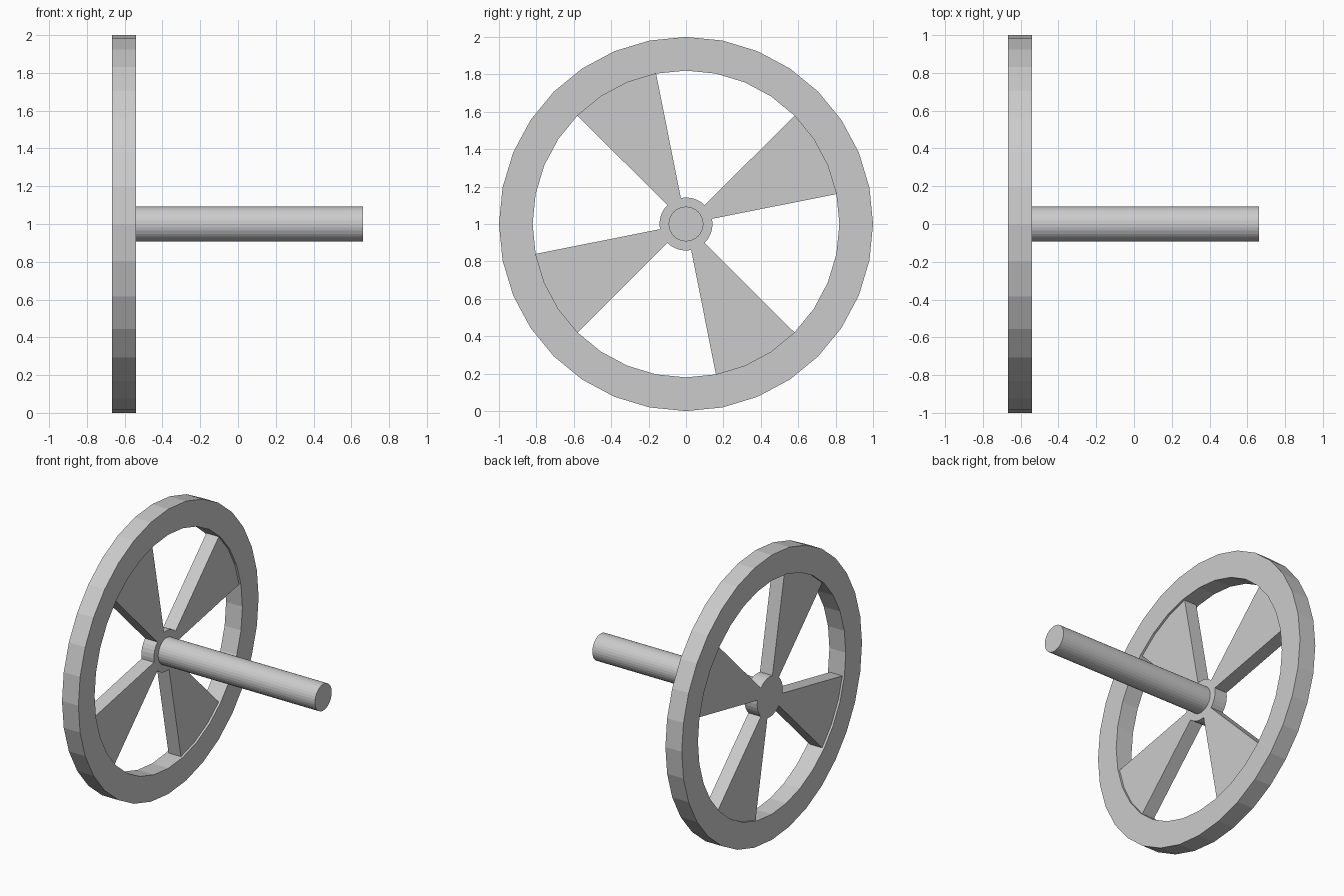
import bpy, bmesh
from math import sin, cos, pi

if "Cube" in bpy.data.objects:
    bpy.data.objects.remove(bpy.data.objects["Cube"])

SIDES = 32
STEP = 2 * pi / SIDES
CENTRE_Z = 1.0


def ring_point(x, r, i):
    a = i * STEP
    return (x, r * cos(a), CENTRE_Z + r * sin(a))


def finish(name, bm):
    bmesh.ops.recalc_face_normals(bm, faces=bm.faces)
    mesh = bpy.data.meshes.new(name)
    bm.to_mesh(mesh)
    bm.free()
    obj = bpy.data.objects.new(name, mesh)
    bpy.context.collection.objects.link(obj)
    return obj


def disc(name, x0, x1, r):
    """Solid cylinder along x."""
    bm = bmesh.new()
    ends = [[bm.verts.new(ring_point(x, r, i)) for i in range(SIDES)] for x in (x0, x1)]
    for end in ends:
        bm.faces.new(end)
    for i in range(SIDES):
        j = (i + 1) % SIDES
        bm.faces.new((ends[0][i], ends[0][j], ends[1][j], ends[1][i]))
    return finish(name, bm)


def sector(name, x0, x1, r_in, r_out, first, count):
    """Ring segment along x; a full ring when count equals SIDES."""
    bm = bmesh.new()
    profile = ((x0, r_in), (x0, r_out), (x1, r_out), (x1, r_in))
    full = count == SIDES
    loops = [[bm.verts.new(ring_point(x, r, first + i)) for x, r in profile]
             for i in range(count if full else count + 1)]
    for i in range(count):
        a, b = loops[i], loops[(i + 1) % len(loops)]
        for k in range(4):
            m = (k + 1) % 4
            bm.faces.new((a[k], a[m], b[m], b[k]))
    if not full:
        bm.faces.new(loops[0])
        bm.faces.new(loops[-1])
    return finish(name, bm)


# Outer rim
sector("rim", -0.667, -0.54, 0.82, 1.0, 0, SIDES)

# Four wedge spokes, slightly recessed from the rim faces
for n in range(4):
    sector(f"spoke_{n + 1}", -0.652, -0.555, 0.14, 0.822, 1 + n * SIDES // 4, 3)

# Hub and axle
disc("hub", -0.652, -0.555, 0.142)
disc("axle", -0.556, 0.663, 0.093)
